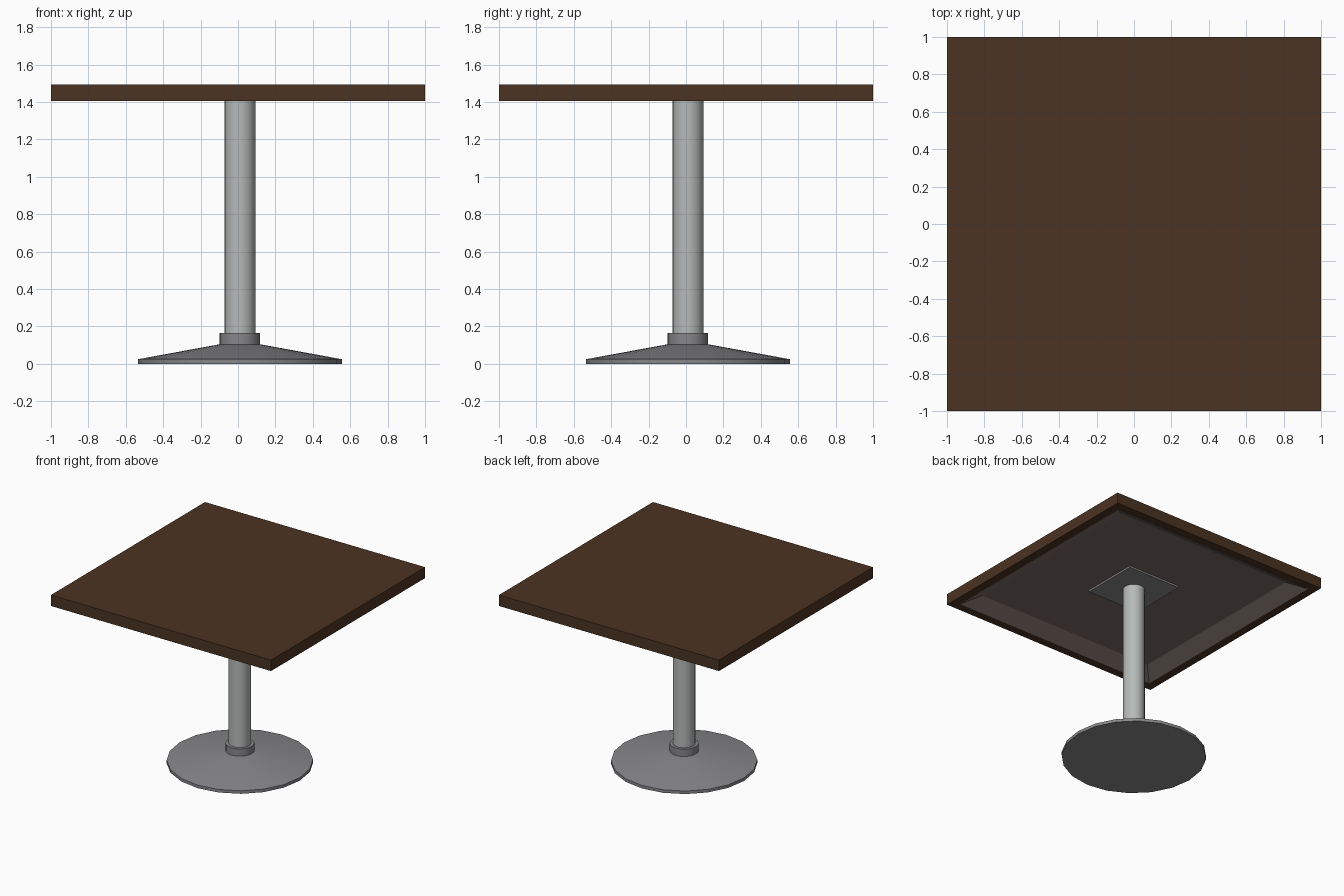
import bpy, bmesh, math

if "Cube" in bpy.data.objects:
    bpy.data.objects.remove(bpy.data.objects["Cube"])

CENTRE = 0.01  # pedestal sits slightly off the middle of the top


def material(name, srgb):
    colour = [c / 12.92 if c <= 0.04 else ((c + 0.055) / 1.055) ** 2.4 for c in srgb] + [1]
    mat = bpy.data.materials.new(name)
    mat.use_nodes = True
    mat.diffuse_color = colour
    mat.node_tree.nodes["Principled BSDF"].inputs["Base Color"].default_value = colour
    return mat


wood = material("dark wood", (0.295, 0.2, 0.133))
liner = material("grey brown liner", (0.48, 0.43, 0.405))
steel = material("grey steel", (0.53, 0.53, 0.545))
pale = material("pale metal", (0.71, 0.73, 0.72))


def finish(bm, name, mats, smooth=False):
    bmesh.ops.recalc_face_normals(bm, faces=bm.faces)
    mesh = bpy.data.meshes.new(name)
    bm.to_mesh(mesh)
    bm.free()
    for mat in mats:
        mesh.materials.append(mat)
    obj = bpy.data.objects.new(name, mesh)
    bpy.context.collection.objects.link(obj)
    if smooth:
        bpy.ops.object.select_all(action="DESELECT")
        obj.select_set(True)
        bpy.context.view_layer.objects.active = obj
        bpy.ops.object.shade_smooth_by_angle(angle=math.radians(30))
    return obj


def stack(name, profile, sides, mats, centre=0.0, turn=0.0, smooth=False):
    """Closed solid from rings of (radius, height)."""
    bm = bmesh.new()
    rings = []
    for radius, z in profile:
        angles = [turn + math.tau * i / sides for i in range(sides)]
        rings.append([bm.verts.new((centre + radius * math.cos(a),
                                    centre + radius * math.sin(a), z)) for a in angles])
    for low, high in zip(rings, rings[1:]):
        for i in range(sides):
            j = (i + 1) % sides
            bm.faces.new((low[i], low[j], high[j], high[i]))
    bm.faces.new(rings[0])
    bm.faces.new(rings[-1])
    return finish(bm, name, mats, smooth)


# Table top: square slab with a sloped recess beneath, lined in a second colour
SQ = math.sqrt(2)
top = stack("table_top",
            [(0.81 * SQ, 1.47), (0.93 * SQ, 1.405), (SQ, 1.405), (SQ, 1.495)],
            4, [wood, liner], turn=math.pi / 4)
for face in top.data.polygons:
    inside = max(abs(face.center.x), abs(face.center.y)) < 0.93
    if inside and face.normal.z < -0.1:
        face.material_index = 1

# Square mounting plate under the top
stack("mounting_plate", [(0.24 * SQ, 1.455), (0.24 * SQ, 1.475)], 4, [steel],
      CENTRE, math.pi / 4)

# Round pedestal parts
stack("column", [(0.083, 0.1), (0.083, 1.46)], 20, [pale], CENTRE, smooth=True)
stack("collar", [(0.108, 0.09), (0.108, 0.165)], 20, [steel], CENTRE, smooth=True)
stack("base", [(0.545, 0), (0.545, 0.025), (0.108, 0.105)], 20, [steel], CENTRE, smooth=True)
